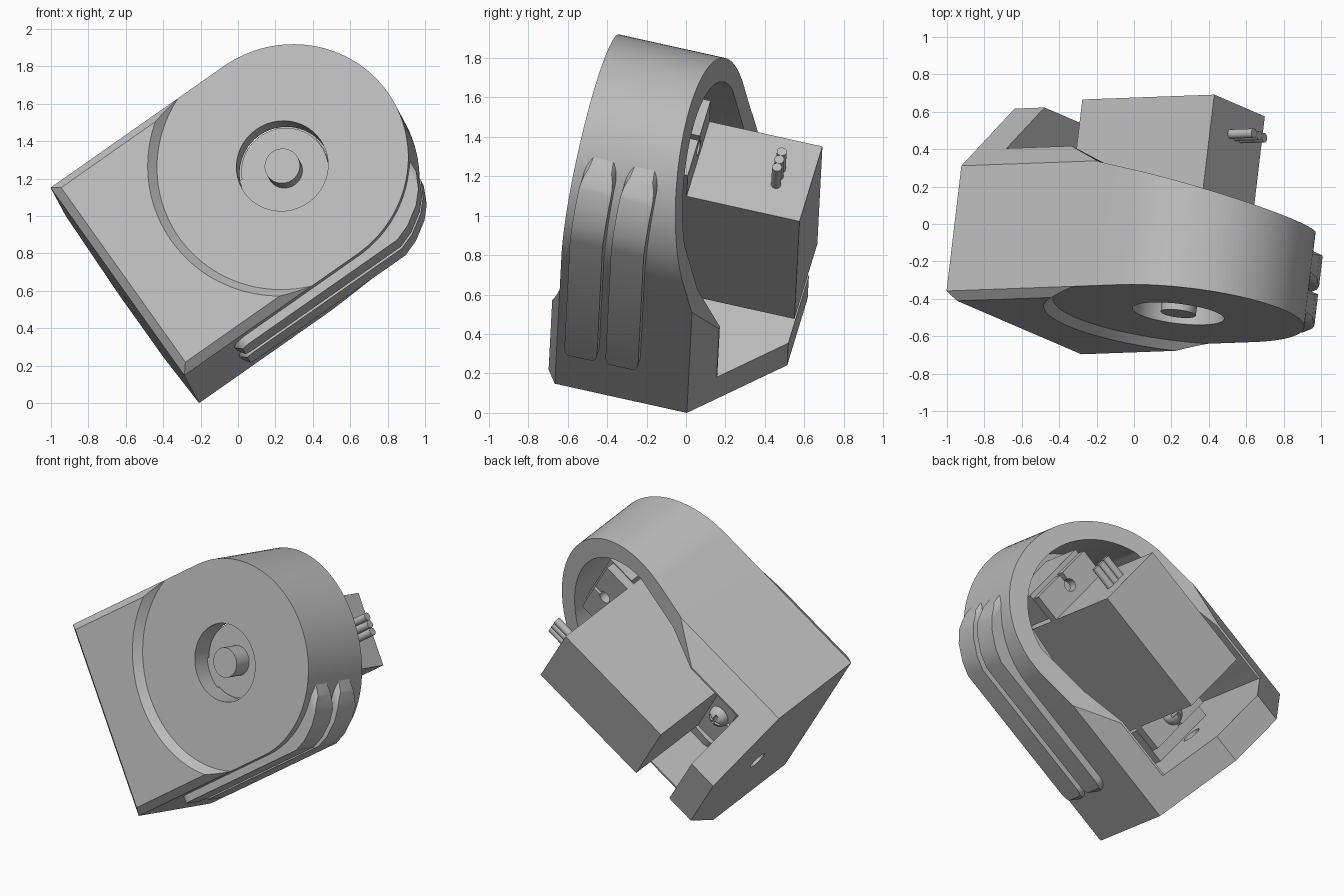
import bpy, bmesh, math
from mathutils import Matrix, Vector

if "Cube" in bpy.data.objects:
    bpy.data.objects.remove(bpy.data.objects["Cube"])

# Part axes: x along the body, y through its depth (to the back), z across its width
along = Vector((0.82, 0.03, 0.575)).normalized()
depth = Vector((0.115, 0.97, -0.215))
depth = (depth - along * depth.dot(along)).normalized()
across = along.cross(depth)
TILT = Matrix((along, depth, across)).transposed().to_4x4()

MID = 0.753        # centre line across the width
HALF = 0.635       # half width of the body
LEFT = -0.17       # square end of the body
SHAFT = 0.907      # output shaft position along the body

grey = bpy.data.materials.new("grey plastic")
grey.use_nodes = True
grey.diffuse_color = (0.5, 0.5, 0.5, 1)
grey.node_tree.nodes["Principled BSDF"].inputs["Base Color"].default_value = (0.5, 0.5, 0.5, 1)


def prism(name, points, axis, lo, hi, grow=1.0, centre=(0, 0)):
    """Extrude an outline along an axis; grow scales the far end about centre."""
    bm = bmesh.new()
    rings = []
    for level, scale in ((lo, 1.0), (hi, grow)):
        ring = []
        for p, q in points:
            co = [centre[0] + (p - centre[0]) * scale, centre[1] + (q - centre[1]) * scale]
            co.insert(axis, level)
            ring.append(bm.verts.new(co))
        rings.append(ring)
    bm.faces.new(rings[0])
    bm.faces.new(rings[1])
    count = len(points)
    for i in range(count):
        j = (i + 1) % count
        bm.faces.new((rings[0][i], rings[0][j], rings[1][j], rings[1][i]))
    bmesh.ops.recalc_face_normals(bm, faces=bm.faces)
    mesh = bpy.data.meshes.new(name)
    bm.to_mesh(mesh)
    bm.free()
    mesh.materials.append(grey)
    obj = bpy.data.objects.new(name, mesh)
    bpy.context.collection.objects.link(obj)
    return obj


def arc(p, q, r, start=0, end=360, steps=64):
    closed = end - start == 360
    return [(p + r * math.cos(math.radians(start + (end - start) * i / steps)),
             q + r * math.sin(math.radians(start + (end - start) * i / steps)))
            for i in range(steps if closed else steps + 1)]


def rect(p0, p1, q0, q1):
    return [(p0, q0), (p1, q0), (p1, q1), (p0, q1)]


def box(name, x0, x1, y0, y1, half):
    return prism(name, rect(x0, x1, y0, y1), 2, MID - half, MID + half)


def disc(name, x, r, y0, y1, steps=48):
    return prism(name, arc(x, MID, r, steps=steps), 1, y0, y1)


def combine(obj, other, operation="DIFFERENCE"):
    mod = obj.modifiers.new("cut", "BOOLEAN")
    mod.operation = operation
    mod.solver = "EXACT"
    mod.object = other
    bpy.context.view_layer.objects.active = obj
    bpy.ops.object.modifier_apply(modifier=mod.name)
    bpy.data.objects.remove(other)


# Housing: square at one end, round at the other
FRONT, RIM = -0.755, -0.71
outline = [(LEFT, MID + HALF), (LEFT, MID - HALF)] + arc(0.96, MID, HALF, -90, 90)
housing = prism("housing", outline, 1, FRONT, 0.4)

# Bevels on the front edges and long sloping bevels on the back edges
BEVEL = 0.045
for side in (-1, 1):
    edge = MID + side * HALF
    combine(housing, prism("front_bevel", [(FRONT - 0.01, edge - side * (BEVEL + 0.01)),
            (RIM + 0.01, edge + side * 0.01), (FRONT - 0.01, edge + side * 0.01)], 0, -1, 2))
    combine(housing, prism("back_bevel", [(-0.02, edge), (0.5, edge - side * 0.52),
            (0.5, edge + side * 0.1), (-0.02, edge + side * 0.1)], 0, -1, 2))
combine(housing, prism("end_bevel", [(LEFT + BEVEL + 0.01, FRONT - 0.01),
        (LEFT - 0.01, RIM + 0.01), (LEFT - 0.01, FRONT - 0.01)], 2, -1, 2))

# Back is cut low behind the end wall and slopes down to the round rim
combine(housing, prism("back_cut", [(0.025, 1), (0.025, 0.1), (0.45, 0.1), (0.73, -0.025),
        (1.6, -0.215), (2, -0.3), (2, 1)], 2, -1, 3))

# Open cavity, round front recess, shaft opening and cable hole
cavity = [(0.025, MID + 0.5), (0.025, MID - 0.5)] + arc(0.95, MID, 0.52, -74, 74)
combine(housing, prism("cavity", cavity, 1, -0.56, 1))
combine(housing, prism("recess", arc(0.92, MID, 0.685, steps=96), 1, RIM, RIM - 0.1,
        1.146, (0.92, MID)))
combine(housing, disc("opening", SHAFT, 0.247, -1, 0))
combine(housing, prism("cable_hole", arc(-0.13, MID, 0.06, steps=32), 0, -0.5, 0.1))

# Mounting posts under the motor ears
for name, x0, x1 in (("lower_post", 0.02, 0.27), ("upper_post", 1.17, 1.36)):
    box(name, x0, x1, -0.57, -0.225, 0.24)

# Two raised grip ribs that wrap around the round end
rib_side = [(0.12, 0.3), (0.13, 0.12), (0.17, 0.07), (1.18, 0.068), (1.27, 0.1),
            (1.37, 0.165), (1.43, 0.23), (1.475, 0.32), (1.485, 0.42), (1.3, 0.42)]
for name, y in (("front_rib", -0.575), ("back_rib", -0.36)):
    r = 0.085
    rib = prism(name, arc(0.14 + r, y, r, 90, 270, 24) + arc(1.5 - r, y, r, -90, 90, 24),
                2, 0, 0.45)
    combine(rib, prism("rib_profile", rib_side, 1, -1, 0.2), "INTERSECT")

# Motor: case, ears with slotted hole, gear boss and output shaft
case = box("motor_case", 0.285, 1.147, -0.5, 0.43, 0.24)
ears = box("motor_ears", 0.11, 1.33, -0.22, -0.16, 0.24)
for x, slot in ((0.2, (0, 0.2)), (1.24, (1.24, 1.4))):
    combine(ears, disc("ear_hole", x, 0.04, -0.5, 0))
    combine(ears, box("ear_slot", slot[0], slot[1], -0.5, 0, 0.014))
disc("gear_boss", SHAFT, 0.235, -0.59, -0.49)
disc("small_gear_boss", SHAFT - 0.24, 0.1, -0.59, -0.49)
disc("output_shaft", SHAFT, 0.095, -0.71, -0.58)

# Domed screw with a cross slot in the lower ear
bpy.ops.mesh.primitive_uv_sphere_add(segments=32, ring_count=16, radius=0.07,
                                     location=(0.2, -0.165, MID))
screw = bpy.context.object
screw.name = "ear_screw"
screw.data.materials.append(grey)
bpy.ops.object.transform_apply(location=True)
combine(screw, box("slot_long", 0.155, 0.245, -0.125, 0, 0.01))
combine(screw, box("slot_cross", 0.19, 0.21, -0.125, 0, 0.045))

# Three lead wires
for i, name in enumerate(("lower_wire", "middle_wire", "upper_wire")):
    prism(name, arc(0.26, MID + (i - 1) * 0.05, 0.025, steps=20), 0, 1.14, 1.3)

# Smooth curved surfaces, then tilt every part into place
bpy.ops.object.select_all(action="DESELECT")
for obj in bpy.context.scene.objects:
    if obj.type == "MESH" and grey.name in obj.data.materials:
        obj.select_set(True)
        bpy.context.view_layer.objects.active = obj
        obj.matrix_world = TILT
bpy.ops.object.shade_smooth_by_angle(angle=math.radians(30))
